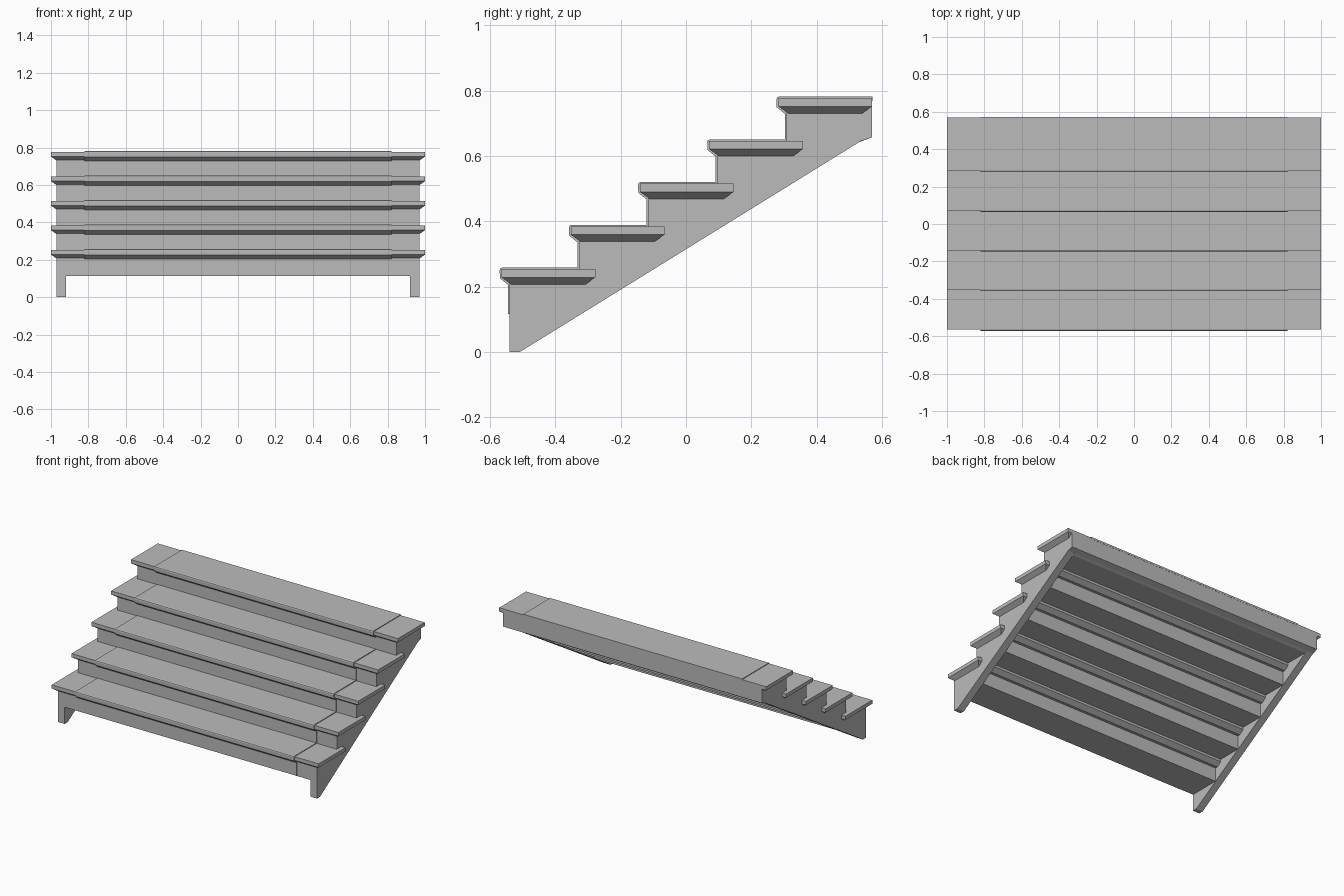
import bpy, bmesh

cube = bpy.data.objects.get("Cube")
if cube:
    bpy.data.objects.remove(cube, do_unlink=True)

STEPS, RUN, RISE = 5, 0.212, 0.131
RISER_Y, TOP_Z, SOFFIT_Z = -0.54, 0.253, 0.113
BACK_Y = 0.57

grey = bpy.data.materials.new("plain_grey")
grey.use_nodes = True
grey.diffuse_color = (0.5, 0.5, 0.5, 1)
grey.node_tree.nodes["Principled BSDF"].inputs["Base Color"].default_value = (0.5, 0.5, 0.5, 1)


def finish(name, bm):
    bmesh.ops.recalc_face_normals(bm, faces=bm.faces)
    mesh = bpy.data.meshes.new(name)
    bm.to_mesh(mesh)
    bm.free()
    mesh.materials.append(grey)
    obj = bpy.data.objects.new(name, mesh)
    bpy.context.collection.objects.link(obj)
    return obj


def extrude_profile(name, points, x0, x1):
    """Extrude a closed (y, z) outline from x0 to x1."""
    bm = bmesh.new()
    face = bm.faces.new([bm.verts.new((x0, y, z)) for y, z in points])
    new = bmesh.ops.extrude_face_region(bm, geom=[face])["geom"]
    bmesh.ops.translate(bm, vec=(x1 - x0, 0, 0),
                        verts=[v for v in new if isinstance(v, bmesh.types.BMVert)])
    return finish(name, bm)


def riser(i):
    return RISER_Y + RUN * i


# Stepped upper outline shared by the body and the stringers
upper = []
for i in range(STEPS):
    z = TOP_Z - 0.005 + RISE * i
    if i:
        upper.append((riser(i), z - RISE))
    upper.append((riser(i), z))
upper += [(BACK_Y, z), (BACK_Y, 0.657)]

# Stair body with stepped underside
soffit = [(0.535, 0.644)]
for i in reversed(range(STEPS)):
    z = SOFFIT_Z + RISE * i
    soffit += [(riser(i + 1), z), (riser(i), z)]
extrude_profile("stair_body", upper + soffit, -0.925, 0.925)

# Side stringers with a straight sloping underside
slope = [(0.535, 0.645), (-0.508, 0), (RISER_Y, 0)]
for side, sx in (("left", 1), ("right", -1)):
    extrude_profile(side + "_stringer", upper + slope, sx * 0.92, sx * 0.97)


# Treads chamfered underneath on all four edges
def tread(i):
    bm = bmesh.new()
    front, back = -0.565 + RUN * i, -0.278 + RUN * i
    top = TOP_Z + RISE * i
    rings = []
    for z, inset in ((top, 0), (top - 0.025, 0), (top - 0.048, 0.032)):
        x, y0, y1 = 1 - inset, front + inset, back - inset
        rings.append([bm.verts.new((px, py, z)) for px, py in
                      ((-x, y0), (x, y0), (x, y1), (-x, y1))])
    bm.faces.new(rings[0])
    bm.faces.new(rings[-1])
    for a, b in zip(rings, rings[1:]):
        for k in range(4):
            n = (k + 1) % 4
            bm.faces.new((a[k], a[n], b[n], b[k]))
    finish(f"tread_{i + 1}", bm)


# Thin runner wrapped over each riser, nosing and tread
def runner(i):
    end = BACK_Y + 0.001 - RUN * i if i == STEPS - 1 else riser(1)
    bottom = 0.116 if i == 0 else 0.25
    bottom -= 0 if i == 0 else RISE
    outline = [(-0.545, bottom), (-0.545, 0.205), (-0.57, 0.225), (-0.571, 0.249),
               (-0.569, 0.255), (-0.563, 0.258), (end, 0.258),
               (end, 0.245), (-0.53, 0.245), (-0.53, bottom)]
    extrude_profile(f"runner_{i + 1}",
                    [(y + RUN * i, z + RISE * i) for y, z in outline], -0.82, 0.82)


for i in range(STEPS):
    tread(i)
    runner(i)
